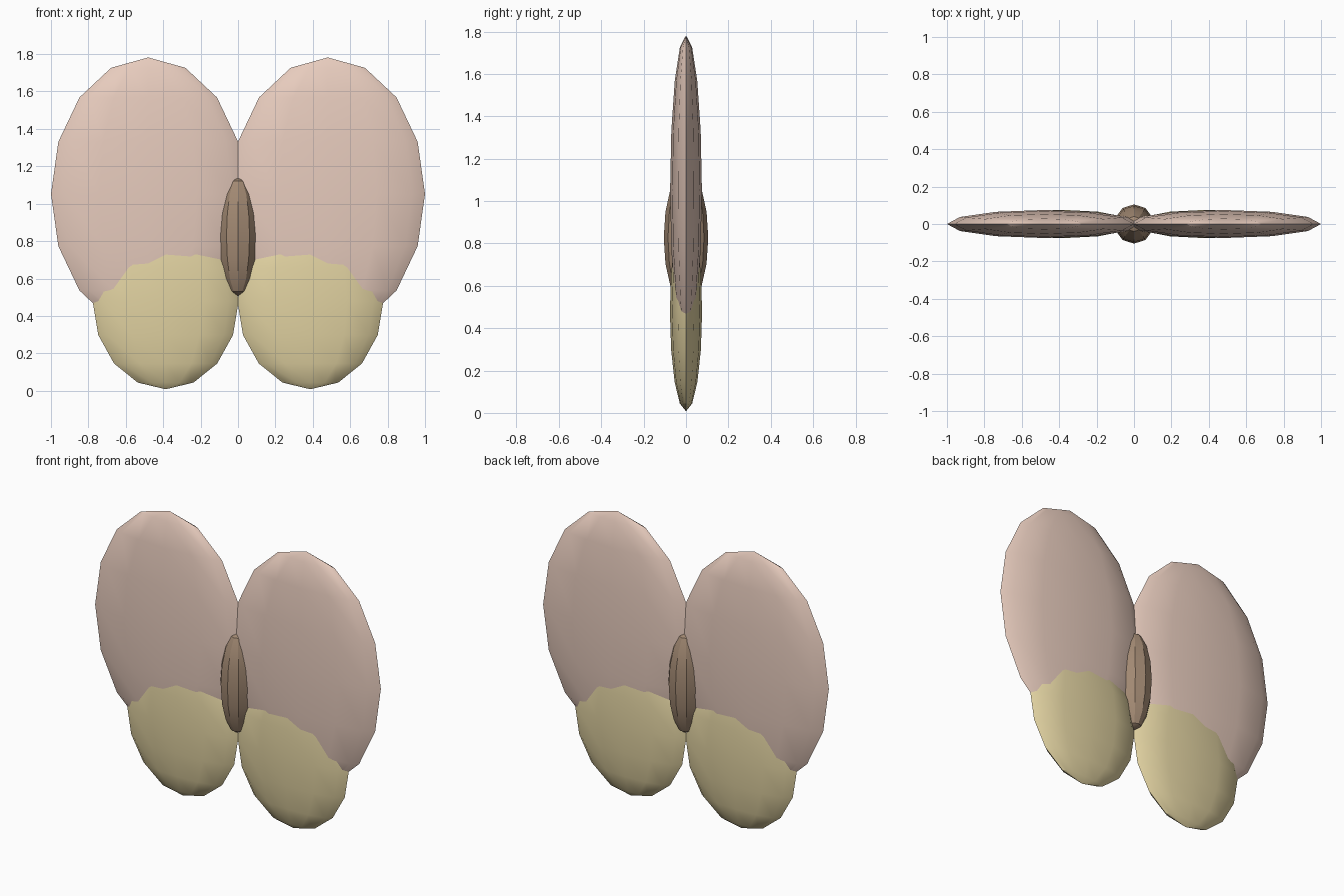
import bpy

if "Cube" in bpy.data.objects:
    bpy.data.objects.remove(bpy.data.objects["Cube"])


def material(name, rgb):
    mat = bpy.data.materials.new(name)
    mat.diffuse_color = (*rgb, 1)
    mat.use_nodes = True
    mat.node_tree.nodes["Principled BSDF"].inputs["Base Color"].default_value = mat.diffuse_color
    return mat


def ellipsoid(name, centre, radii, segments, mat):
    bpy.ops.mesh.primitive_uv_sphere_add(
        segments=segments, ring_count=8, radius=1, location=centre)
    obj = bpy.context.object
    obj.name = name
    obj.scale = radii
    bpy.ops.object.transform_apply(location=False, rotation=False, scale=True)
    bpy.ops.object.shade_smooth_by_angle()
    obj.data.materials.append(mat)
    return obj


pink = material("wing_pink", (0.80, 0.60, 0.51))
yellow = material("wing_yellow", (0.76, 0.65, 0.36))
brown = material("body_brown", (0.36, 0.25, 0.17))

# Paired flat wings, large above and small below
for side, s in (("left", -1), ("right", 1)):
    ellipsoid(f"upper_wing_{side}", (s * 0.48, 0, 1.052), (0.52, 0.075, 0.73), 12, pink)
    ellipsoid(f"lower_wing_{side}", (s * 0.387, 0, 0.478), (0.39, 0.076, 0.47), 12, yellow)

# Slender body between the wings
ellipsoid("body", (0, 0, 0.827), (0.105, 0.105, 0.32), 10, brown)
